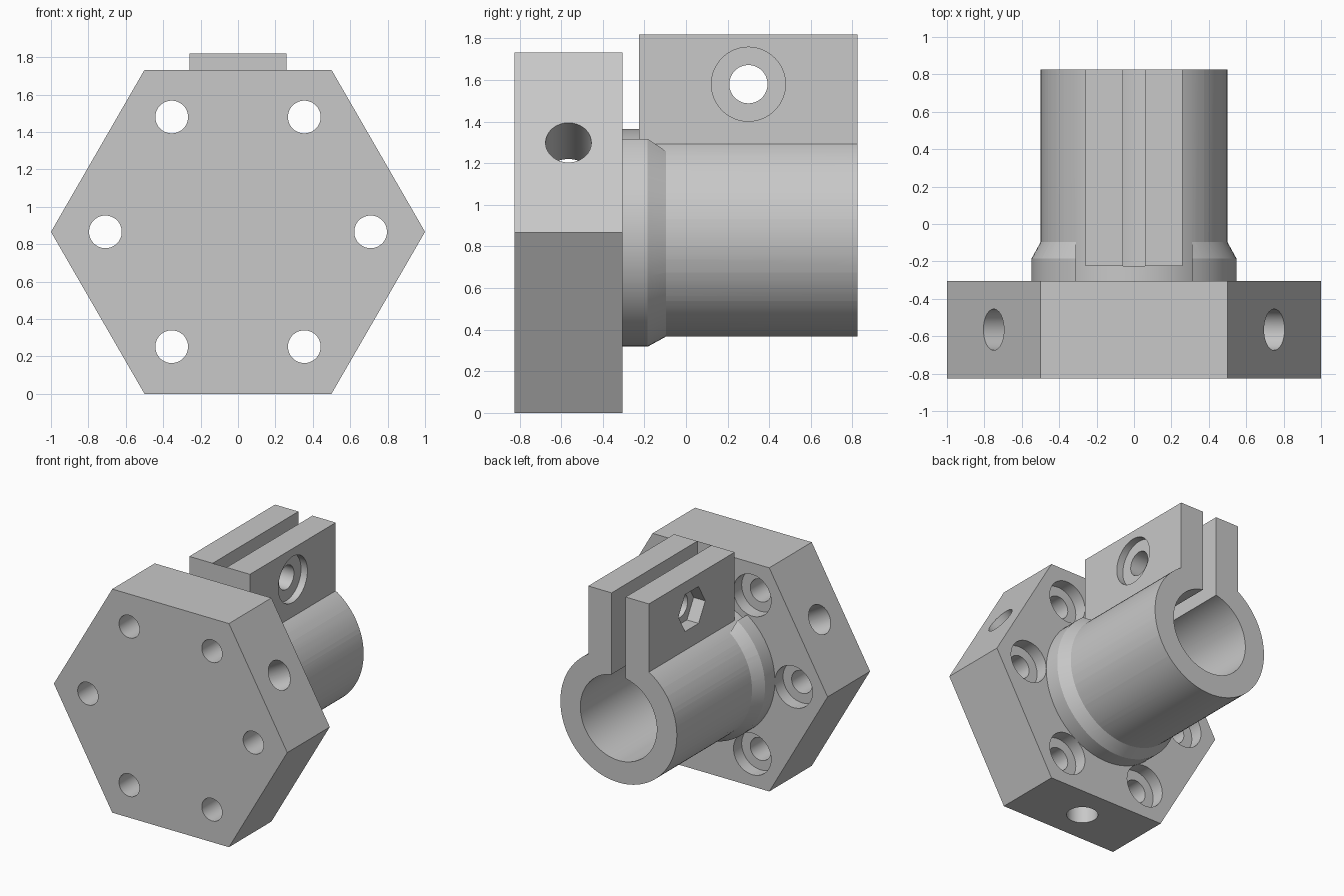
import bpy, bmesh, math
from mathutils import Vector

if "Cube" in bpy.data.objects:
    bpy.data.objects.remove(bpy.data.objects["Cube"], do_unlink=True)

X, Y, Z = Vector((1, 0, 0)), Vector((0, 1, 0)), Vector((0, 0, 1))
CZ = math.sqrt(3) / 2            # height of the main axis
FRONT, FACE, BACK = -0.825, -0.305, 0.825
EAR_START = -0.225

grey = bpy.data.materials.new("light_grey")
grey.use_nodes = True
colour = (0.58, 0.58, 0.58, 1)
grey.diffuse_color = colour
grey.node_tree.nodes["Principled BSDF"].inputs["Base Color"].default_value = colour


def finish(name, bm):
    bmesh.ops.recalc_face_normals(bm, faces=bm.faces)
    mesh = bpy.data.meshes.new(name)
    bm.to_mesh(mesh)
    bm.free()
    mesh.materials.append(grey)
    obj = bpy.data.objects.new(name, mesh)
    bpy.context.collection.objects.link(obj)
    return obj


def turned(name, origin, axis, ref, profile, sides=64):
    """Solid of revolution: profile holds (distance along axis, radius)."""
    bm = bmesh.new()
    side = axis.cross(ref)
    rings = []
    for dist, radius in profile:
        angles = [math.tau * i / sides for i in range(sides)]
        rings.append([bm.verts.new(origin + axis * dist
                      + (ref * math.cos(a) + side * math.sin(a)) * radius) for a in angles])
    for a, b in zip(rings, rings[1:]):
        for i in range(sides):
            j = (i + 1) % sides
            bm.faces.new((a[i], a[j], b[j], b[i]))
    bm.faces.new(rings[0])
    bm.faces.new(rings[-1])
    return finish(name, bm)


def rod(name, origin, axis, ref, start, end, radius, sides=64):
    return turned(name, origin, axis, ref, [(start, radius), (end, radius)], sides)


def box(name, low, high):
    bm = bmesh.new()
    bmesh.ops.create_cube(bm, size=1)
    for v in bm.verts:
        v.co = Vector([l + (c + 0.5) * (h - l) for l, h, c in zip(low, high, v.co)])
    return finish(name, bm)


def combine(target, tool, operation="DIFFERENCE"):
    tool.hide_render = True
    mod = target.modifiers.new("combine", "BOOLEAN")
    mod.operation, mod.solver, mod.object = operation, "EXACT", tool
    bpy.context.view_layer.objects.active = target
    bpy.ops.object.modifier_apply(modifier=mod.name)
    bpy.data.objects.remove(tool, do_unlink=True)


centre = Vector((0, 0, CZ))

# Hexagonal mounting plate with an inner chamber
plate = rod("mounting_plate", centre, Y, X, FRONT, FACE, 1.0, 6)
combine(plate, rod("chamber", centre, Y, X, -0.72, -0.42, 0.53, 96))

# Six counterbored bolt holes
for i in range(6):
    a = math.radians(60 * i)
    spot = centre + (X * math.cos(a) + Z * math.sin(a)) * 0.709
    combine(plate, rod("bolt_hole", spot, Y, X, -1, 0, 0.0875, 48))
    combine(plate, rod("counterbore", spot, Y, X, FACE - 0.1, 0, 0.161, 48))

# Three radial screw holes on alternate sides
for degrees in (30, 150, 270):
    a = math.radians(degrees)
    out = X * math.cos(a) + Z * math.sin(a)
    combine(plate, rod("screw_hole", centre + Y * -0.565, out, Y, 0.45, 1, 0.11, 48))

# Collar, flattened on top to clear the clamp
collar = turned("collar", centre, Y, X,
                [(FACE, 0.548), (-0.185, 0.548), (-0.09, 0.496)], 96)
combine(collar, box("clearance", (-0.31, -1, CZ), (0.31, 0, 2)))

# Tube with split clamp block
sleeve = rod("clamp_sleeve", centre, Y, X, FACE, BACK, 0.499, 96)
combine(sleeve, collar, "UNION")
combine(sleeve, box("ears", (-0.26, EAR_START, 1.0), (0.26, BACK, 1.82)), "UNION")
combine(sleeve, rod("bore", centre, Y, X, EAR_START, 1, 0.328, 96))
combine(sleeve, box("slot", (-0.06, EAR_START, CZ), (0.06, 1, 2)))

# Clamp bolt: through hole, round head recess, hexagonal nut pocket
bolt = Vector((0, 0.3, 1.58))
combine(sleeve, rod("clamp_hole", bolt, X, Y, -1, 1, 0.092, 48))
combine(sleeve, rod("head_recess", bolt, X, Y, 0.205, 1, 0.178, 64))
combine(sleeve, rod("nut_pocket", bolt, X, Y, -1, -0.16, 0.165, 6))

# Smooth the round walls, keep edges crisp
bpy.ops.object.select_all(action="DESELECT")
for obj in (plate, sleeve):
    obj.select_set(True)
bpy.context.view_layer.objects.active = plate
bpy.ops.object.shade_smooth_by_angle(angle=math.radians(25))
